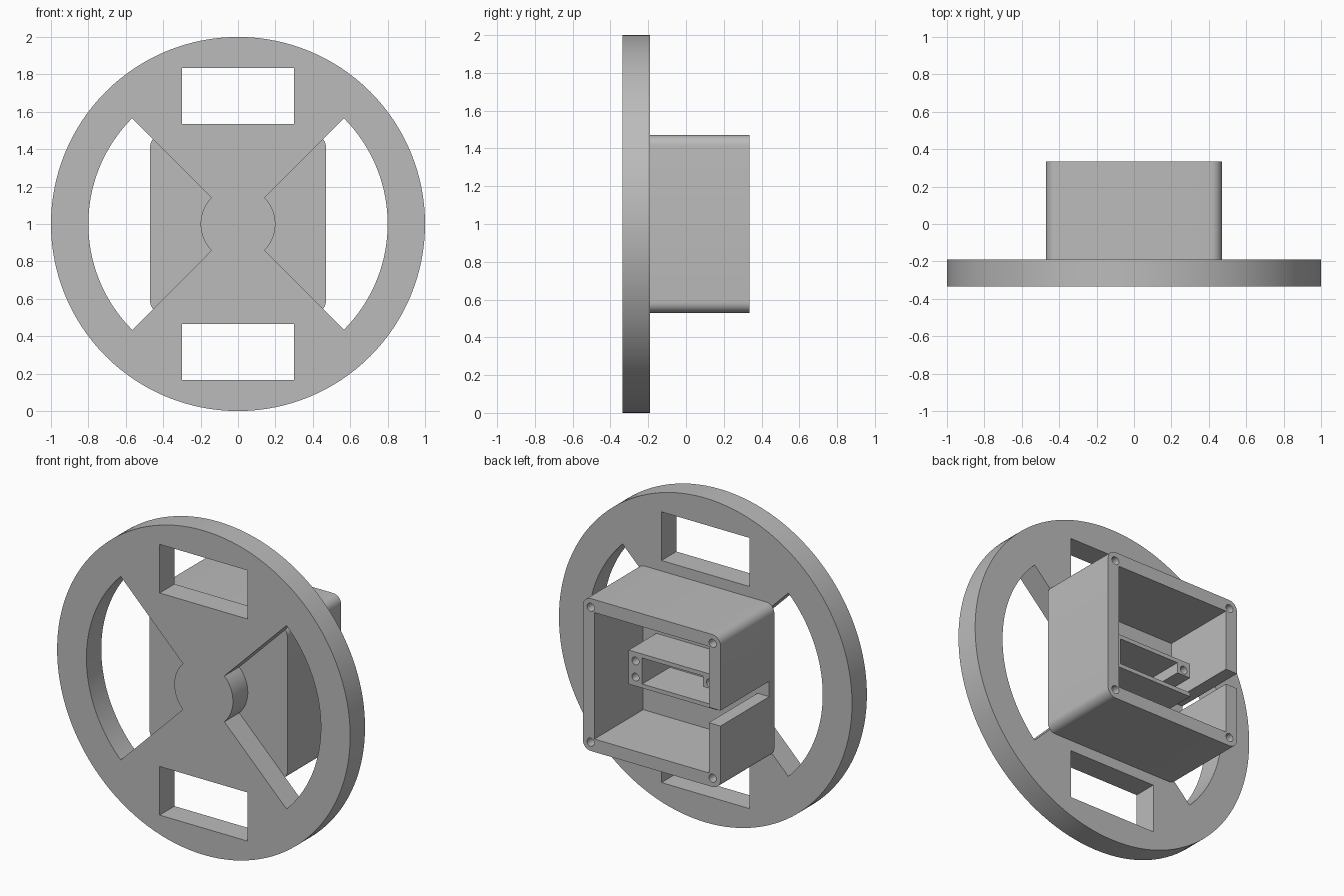
import bpy, bmesh
from math import pi, sin, cos, radians

cube = bpy.data.objects.get("Cube")
if cube:
    bpy.data.objects.remove(cube, do_unlink=True)

grey = bpy.data.materials.new("mid grey")
grey.use_nodes = True
grey.diffuse_color = (0.5, 0.5, 0.5, 1)
grey.node_tree.nodes["Principled BSDF"].inputs["Base Color"].default_value = (0.5, 0.5, 0.5, 1)

MID = 1.0                              # height of the hub axis
FRONT, JOIN, FLOOR, BACK = -0.335, -0.19, -0.14, 0.335


def arc(r, a0, a1, n, cx=0, cz=0):
    steps = [radians(a0 + (a1 - a0) * i / n) for i in range(n + 1)]
    return [(cx + r * cos(a), cz + r * sin(a)) for a in steps]


def circle(r, n, cx=0, cz=0):
    return arc(r, 0, 360, n, cx, cz)[:-1]


def rect(x0, x1, z0, z1):
    return [(x0, z0), (x1, z0), (x1, z1), (x0, z1)]


def rounded_square(half, r):
    pts = []
    for i, (sx, sz) in enumerate([(1, 1), (-1, 1), (-1, -1), (1, -1)]):
        c = half - r
        pts += arc(r, 90 * i, 90 * i + 90, 8, sx * c, sz * c)
    return pts


def prism(name, profile, y0, y1):
    """Extrude an x/z profile, measured from the hub axis, along y."""
    bm = bmesh.new()
    face = bm.faces.new([bm.verts.new((x, y0, MID + z)) for x, z in profile])
    new = bmesh.ops.extrude_face_region(bm, geom=[face])["geom"]
    moved = [v for v in new if isinstance(v, bmesh.types.BMVert)]
    bmesh.ops.translate(bm, verts=moved, vec=(0, y1 - y0, 0))
    bmesh.ops.recalc_face_normals(bm, faces=bm.faces)
    mesh = bpy.data.meshes.new(name)
    bm.to_mesh(mesh)
    bm.free()
    mesh.materials.append(grey)
    ob = bpy.data.objects.new(name, mesh)
    bpy.context.collection.objects.link(ob)
    return ob


def activate(ob):
    bpy.ops.object.select_all(action='DESELECT')
    ob.select_set(True)
    bpy.context.view_layer.objects.active = ob


def cut(ob, profile, y0, y1):
    cutter = prism("cutter", profile, y0, y1)
    cutter.hide_render = True
    activate(ob)
    mod = ob.modifiers.new("cut", 'BOOLEAN')
    mod.operation, mod.solver, mod.object = 'DIFFERENCE', 'EXACT', cutter
    bpy.ops.object.modifier_apply(modifier=mod.name)
    bpy.data.objects.remove(cutter, do_unlink=True)


# Round plate with two side openings and two rectangular windows
plate = prism("wheel_plate", circle(1, 128), FRONT, JOIN)
for turn in (0, 180):
    opening = arc(0.8, turn - 45, turn + 45, 40) + arc(0.2, turn + 45, turn - 45, 16)
    cut(plate, opening, FRONT - 0.1, JOIN + 0.1)
for z0 in (0.535, -0.835):
    cut(plate, rect(-0.3, 0.3, z0, z0 + 0.3), FRONT - 0.1, JOIN + 0.1)

# Open box behind the plate, with a screw hole in each corner
cable_slot = rect(-0.6, -0.2, -0.08, 0.015)
box = prism("rear_box", rounded_square(0.47, 0.055), JOIN, BACK)
cut(box, rect(-0.39, 0.39, -0.39, 0.39), FLOOR, BACK + 0.1)
for x in (-0.416, 0.416):
    for z in (-0.416, 0.416):
        cut(box, circle(0.025, 20, x, z), BACK - 0.25, BACK + 0.1)
cut(box, cable_slot, FLOOR, BACK + 0.1)

# Rectangular motor holder on the box floor
holder = prism("motor_holder", rect(-0.3, 0.3, -0.105, 0.105), FLOOR, 0.13)
cut(holder, rect(-0.208, 0.208, -0.08, 0.08), FLOOR - 0.1, 0.2)
for x in (-0.254, 0.254):
    for z in (-0.05, 0.05):
        cut(holder, circle(0.024, 20, x, z), -0.05, 0.2)
cut(holder, cable_slot, FLOOR - 0.1, 0.2)

for ob in (plate, box, holder):
    activate(ob)
    bpy.ops.object.shade_smooth_by_angle(angle=pi / 6)
